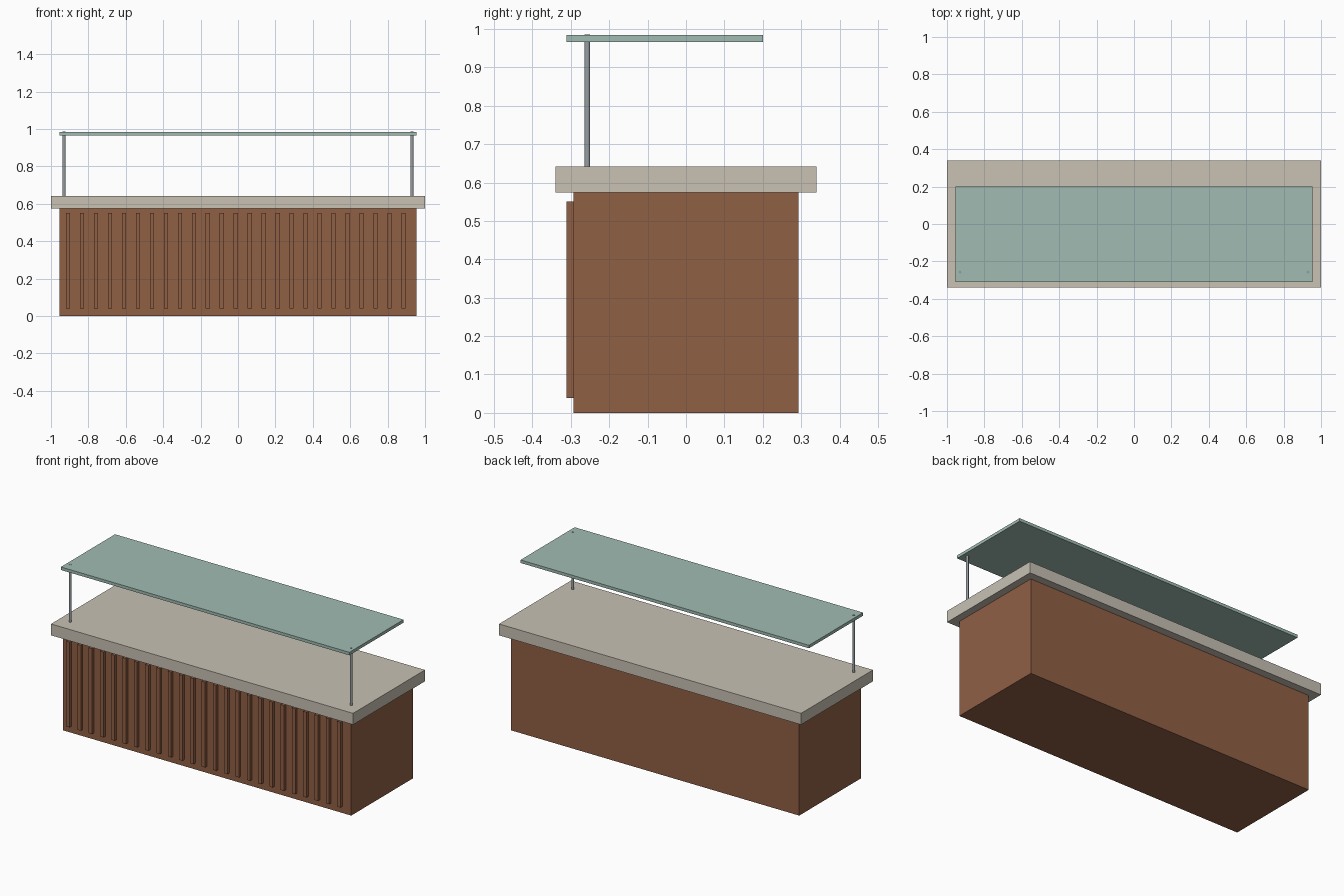
import bpy

if "Cube" in bpy.data.objects:
    bpy.data.objects.remove(bpy.data.objects["Cube"])


def material(name, rgb):
    m = bpy.data.materials.new(name)
    m.diffuse_color = (*rgb, 1)
    m.use_nodes = True
    m.node_tree.nodes["Principled BSDF"].inputs["Base Color"].default_value = m.diffuse_color
    return m


wood = material("brown wood", (0.28, 0.115, 0.06))
stone = material("beige stone", (0.58, 0.535, 0.455))
glass = material("green glass", (0.352, 0.50, 0.45))
steel = material("grey steel", (0.30, 0.34, 0.36))


def box(name, lo, hi, mat):
    centre = [(a + b) / 2 for a, b in zip(lo, hi)]
    bpy.ops.mesh.primitive_cube_add(size=1, location=centre)
    o = bpy.context.object
    o.name = name
    o.scale = [b - a for a, b in zip(lo, hi)]
    bpy.ops.object.transform_apply(location=False, rotation=False, scale=True)
    o.data.materials.append(mat)
    return o


# Counter body and worktop
box("body", (-0.955, -0.293, 0), (0.955, 0.293, 0.575), wood)
box("worktop", (-1, -0.34, 0.574), (1, 0.34, 0.642), stone)

# Vertical slats on the front
COUNT = 25
for i in range(COUNT):
    x = -0.909 + i * 1.794 / (COUNT - 1)
    box(f"slat_{i + 1}", (x - 0.011, -0.311, 0.039), (x + 0.011, -0.29, 0.55), wood)

# Glass shelf on two thin posts
box("glass_shelf", (-0.955, -0.311, 0.966), (0.955, 0.201, 0.984), glass)
for side, name in ((-1, "left_post"), (1, "right_post")):
    z0, z1 = 0.64, 0.986
    bpy.ops.mesh.primitive_cylinder_add(vertices=16, radius=0.0075, depth=z1 - z0,
                                        location=(side * 0.93, -0.257, (z0 + z1) / 2))
    post = bpy.context.object
    post.name = name
    post.data.materials.append(steel)
    bpy.ops.object.shade_smooth_by_angle()
